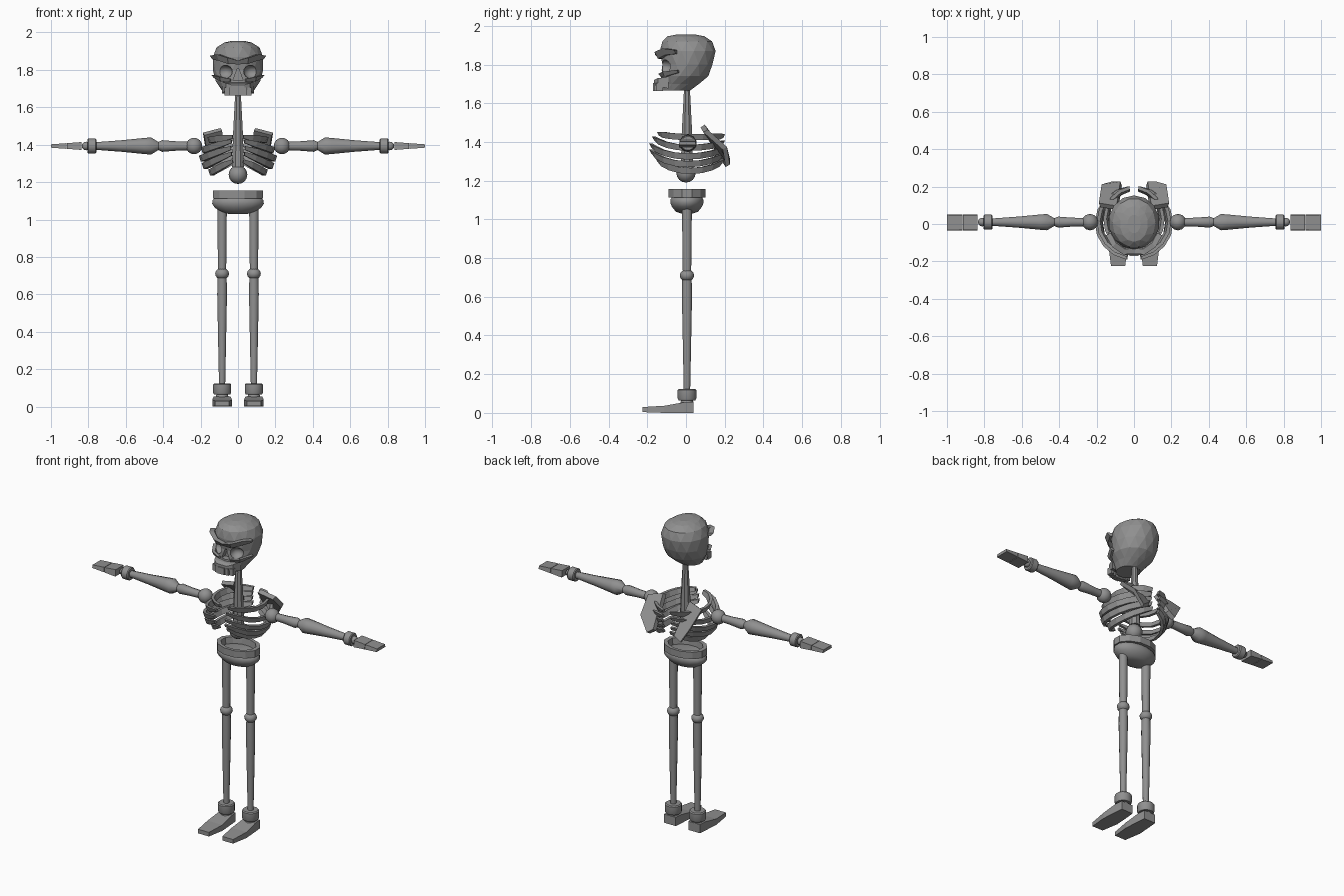
import bpy, bmesh, math
from mathutils import Vector

if "Cube" in bpy.data.objects:
    bpy.data.objects.remove(bpy.data.objects["Cube"])

bone = bpy.data.materials.new("bone grey")
bone.diffuse_color = (0.28, 0.28, 0.28, 1)
bone.use_nodes = True
bone.node_tree.nodes["Principled BSDF"].inputs["Base Color"].default_value = bone.diffuse_color


def finish(name, bm, smooth=None):
    bmesh.ops.recalc_face_normals(bm, faces=bm.faces)
    me = bpy.data.meshes.new(name)
    bm.to_mesh(me)
    bm.free()
    ob = bpy.data.objects.new(name, me)
    bpy.context.collection.objects.link(ob)
    me.materials.append(bone)
    if smooth:
        bpy.ops.object.select_all(action='DESELECT')
        ob.select_set(True)
        bpy.context.view_layer.objects.active = ob
        bpy.ops.object.shade_smooth_by_angle(angle=math.radians(smooth))
    return ob


def loft(name, rings, smooth=None, closed=False, tri=False):
    """Skin a list of point rings; cap the ends unless the loop is closed."""
    bm = bmesh.new()
    vs = [[bm.verts.new(p) for p in r] for r in rings]
    n = len(rings[0])
    pairs = list(zip(vs, vs[1:])) + ([(vs[-1], vs[0])] if closed else [])
    for a, b in pairs:
        for i in range(n):
            j = (i + 1) % n
            bm.faces.new((a[i], a[j], b[j], b[i]))
    if not closed:
        bm.faces.new(vs[0])
        bm.faces.new(vs[-1])
    if tri:
        bmesh.ops.triangulate(bm, faces=bm.faces)
    return finish(name, bm, smooth)


def turned(name, origin, axis, profile, n=12, sx=1, sy=1, smooth=40, closed=False):
    """Turn a (distance, radius) profile around the z or x axis."""
    rings = []
    for t, r in profile:
        ring = []
        for i in range(n):
            a = 2 * math.pi * (i + .5) / n
            u, v = r * sx * math.cos(a), r * sy * math.sin(a)
            ring.append(Vector(origin) + Vector((u, v, t) if axis == 'z' else (t, u, v)))
        rings.append(ring)
    return loft(name, rings, smooth, closed)


def ball(name, c, r, scale=(1, 1, 1), segs=12):
    bm = bmesh.new()
    bmesh.ops.create_uvsphere(bm, u_segments=segs, v_segments=8, radius=r)
    for v in bm.verts:
        v.co = Vector(c) + Vector(a * b for a, b in zip(v.co, scale))
    return finish(name, bm, 50)


def band(name, pts, centre, height, thick):
    """Flat strip following a path, standing upright and facing away from the centre."""
    rings = []
    for k, p in enumerate(pts):
        p = Vector(p)
        out = Vector((p.x - centre[0], p.y - centre[1], 0)).normalized() * thick / 2
        h = height * (.6 if k in (0, len(pts) - 1) else 1)
        up = Vector((0, 0, h / 2)) + out * .6
        rings.append([p - out - up, p + out - up, p + out + up, p - out + up])
    return loft(name, rings)


def block(name, sections):
    """Box-like solid from (y, x0, x1, z0, z1) sections."""
    return loft(name, [[(a, y, c), (b, y, c), (b, y, d), (a, y, d)] for y, a, b, c, d in sections])


# Skull: stacked rings (z, front y, back y, half width)
skull_rings = []
for k, (z, f, b, w) in enumerate([
        (1.665, -.125, .02, .07), (1.70, -.13, .07, .092), (1.74, -.13, .115, .122),
        (1.80, -.125, .14, .135), (1.87, -.135, .153, .137), (1.92, -.125, .138, .115),
        (1.946, -.095, .095, .075), (1.955, -.05, .05, .035)]):
    ring = []
    for i in range(14):
        a = 2 * math.pi * (i + .5 * (k % 2)) / 14
        ring.append((w * math.sin(a), (f + b) / 2 - (b - f) / 2 * math.cos(a), z))
    skull_rings.append(ring)
skull = loft("skull", skull_rings, tri=True)


# Eye sockets and nose opening
def cut(cutter):
    cutter.hide_render = True
    cutter.hide_viewport = True
    m = skull.modifiers.new(cutter.name, 'BOOLEAN')
    m.operation, m.solver, m.object = 'DIFFERENCE', 'EXACT', cutter


for s in (-1, 1):
    cut(ball("eye_socket_cutter", (s * .07, -.115, 1.79), .042, (1, 1.1, .85), 8))
cut(loft("nose_cutter", [[(-.028, y, 1.742), (.028, y, 1.742), (.004, y, 1.805), (-.004, y, 1.805)]
                         for y in (-.2, -.09)]))

# Upper jaw and teeth
block("upper_jaw", [(-.09, -.085, .085, 1.675, 1.735), (-.145, -.065, .065, 1.69, 1.73),
                    (-.165, -.035, .035, 1.695, 1.72)])
for i in range(6):
    x = (i - 2.5) * .024
    y = -.172 + 5 * x * x
    block("tooth", [(y, x - .011, x + .011, 1.663, 1.705),
                    (y + .035, x - .011, x + .011, 1.663, 1.705)])

# Neck and lower spine
turned("neck", (0, .005, 0), 'z', [(1.28, .034), (1.45, .029), (1.70, .015)], 8)
ball("lower_spine", (0, 0, 1.24), .05, segs=8)

for s in (-1, 1):
    # Brow ridge and cheekbone
    band("brow", [(0, -.135, 1.84), (s * .05, -.14, 1.848), (s * .10, -.105, 1.866),
                  (s * .13, -.05, 1.865)], (0, .02), .034, .03)
    band("cheekbone", [(s * .04, -.128, 1.745), (s * .09, -.108, 1.75), (s * .127, -.04, 1.765)],
         (0, .02), .025, .02)

    # Ribs: half width, front y, back z, side z, front z
    for w, fy, zb, zs, zf in [(.15, -.14, 1.43, 1.425, 1.445), (.185, -.165, 1.40, 1.37, 1.425),
                              (.195, -.18, 1.37, 1.325, 1.39), (.18, -.18, 1.34, 1.285, 1.36),
                              (.145, -.15, 1.31, 1.25, 1.32)]:
        pts = []
        for i in range(9):
            a = math.pi * (.05 + .89 * i / 8)
            end = zb if i < 4 else zf
            d = math.sin(a) ** 1.3
            pts.append((s * w * math.sin(a),
                        (.19 + fy) / 2 + (.19 - fy) / 2 * math.cos(a),
                        end + (zs - end) * d))
        band("rib", pts, (0, 0), .032, .018)

    # Shoulder blade: a tapering shield
    shield = [Vector(p) for p in [(s * .085, .075, 1.475), (s * .18, .09, 1.45), (s * .165, .19, 1.36),
                                  (s * .11, .205, 1.27), (s * .065, .205, 1.30)]]
    off = Vector((s * .008, .022, .014))
    loft("shoulder_blade", [shield, [p + off for p in shield]])

    # Arm
    c = (0, .01, 1.393)
    ball("shoulder", (s * .235, .01, 1.393), .044)
    turned("upper_arm", c, 'x', [(s * .26, .023), (s * .33, .025), (s * .405, .031), (s * .43, .02)], 10)
    turned("forearm", c, 'x', [(s * .42, .018), (s * .465, .046), (s * .50, .043), (s * .62, .031),
                               (s * .765, .02)], 10)
    turned("wrist", c, 'x', [(s * .757, .036), (s * .762, .041), (s * .80, .041), (s * .805, .036)], 12)
    ball("wrist_joint", (s * .812, .01, 1.393), .023)

    # Hand: palm and finger plates
    for name, x0, x1, h0, h1 in [("palm", .838, .915, .021, .015), ("fingers", .918, 1.0, .015, .009)]:
        loft(name, [[(s * x, -.036, 1.393 - h), (s * x, .052, 1.393 - h),
                     (s * x, .048, 1.393 + h), (s * x, -.032, 1.393 + h)]
                    for x, h in ((x0, h0), (x1, h1))])

    # Leg
    c = (s * .085, .005, 0)
    turned("thigh", c, 'z', [(.70, .022), (.90, .025), (1.06, .026)], 12)
    ball("knee", (s * .085, .005, .71), .037, (1, 1, .85))
    turned("shin", c, 'z', [(.11, .017), (.40, .023), (.60, .027), (.70, .025)], 12)
    turned("ankle_cuff", c, 'z', [(.065, .045), (.075, .05), (.118, .05), (.124, .044)], 12)
    ball("ankle", (s * .085, .005, .052), .034, (1, 1, .8))

    # Foot: heel and toe
    x = s * .085
    block("heel", [(.04, x - .04, x + .04, 0, .055), (-.01, x - .045, x + .045, 0, .055),
                   (-.11, x - .052, x + .052, 0, .037)])
    block("toes", [(-.11, x - .052, x + .052, 0, .037), (-.225, x - .038, x + .038, .004, .03)])

# Pelvis: bowl with a hollow rim on top
turned("pelvis_bowl", (0, .005, 0), 'z',
       [(1.03, .05), (1.04, .095), (1.065, .128), (1.085, .141), (1.105, .138), (1.116, .125)],
       16, sy=.62, smooth=50)
turned("pelvis_rim", (0, .005, 0), 'z', [(1.113, .139), (1.156, .139), (1.156, .112), (1.113, .105)],
       12, sy=.72, smooth=20, closed=True)
